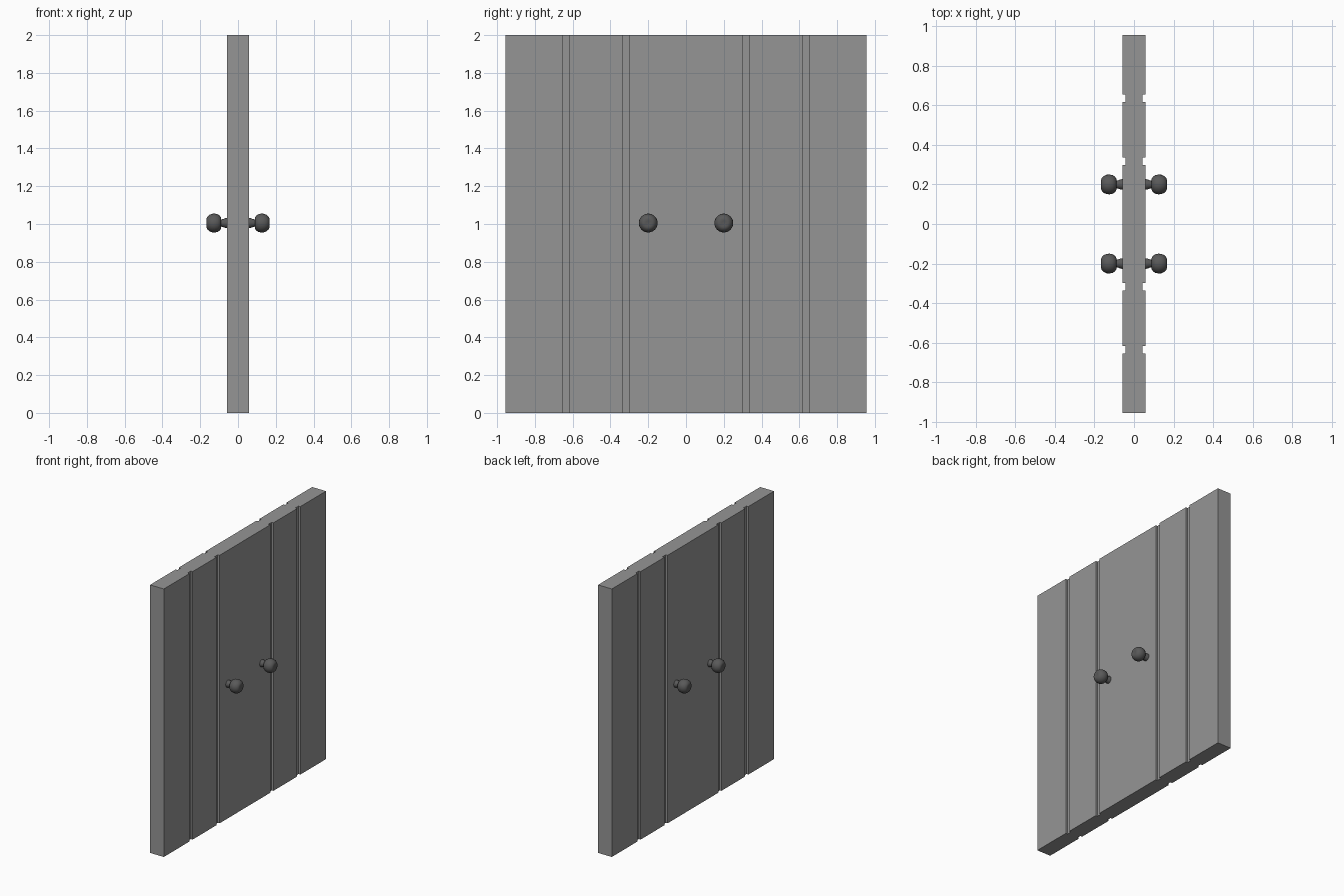
import bpy, bmesh, math

if "Cube" in bpy.data.objects:
    bpy.data.objects.remove(bpy.data.objects["Cube"])


def material(name, value):
    m = bpy.data.materials.new(name)
    m.diffuse_color = (value, value, value, 1)
    m.use_nodes = True
    m.node_tree.nodes["Principled BSDF"].inputs["Base Color"].default_value = m.diffuse_color
    return m


def finish(bm, name, mat):
    bmesh.ops.recalc_face_normals(bm, faces=bm.faces[:])
    me = bpy.data.meshes.new(name)
    bm.to_mesh(me)
    bm.free()
    me.materials.append(mat)
    ob = bpy.data.objects.new(name, me)
    bpy.context.collection.objects.link(ob)
    return ob


grey = material("door grey", 0.3)
dark = material("dark knob metal", 0.1)

# Door slab: grooved cross-section extruded to full height
T, W, H, DEPTH = 0.057, 0.956, 2.0, 0.015
grooves = [(-0.654, -0.617), (-0.336, -0.299), (0.299, 0.336), (0.617, 0.654)]
side = [(T, -W)]
for a, b in grooves:
    side += [(T, a), (T - DEPTH, a), (T - DEPTH, b), (T, b)]
side.append((T, W))
outline = side + [(-x, y) for x, y in reversed(side)]

bm = bmesh.new()
face = bm.faces.new([bm.verts.new((x, y, 0)) for x, y in outline])
ext = bmesh.ops.extrude_face_region(bm, geom=[face])
top = [g for g in ext["geom"] if isinstance(g, bmesh.types.BMVert)]
bmesh.ops.translate(bm, verts=top, vec=(0, 0, H))
finish(bm, "door_slab", grey)

# Knobs: (distance from door centre, radius), turned about the x axis
profile = [(0.05, 0.027), (0.066, 0.026), (0.08, 0.021), (0.089, 0.019),
           (0.089, 0.028), (0.096, 0.039), (0.108, 0.047), (0.123, 0.05),
           (0.138, 0.049), (0.152, 0.043), (0.162, 0.034), (0.167, 0.023),
           (0.165, 0.012)]
SEG = 24


def knob(name, sign, y):
    bm = bmesh.new()
    rings = []
    for x, r in profile:
        rings.append([bm.verts.new((sign * x,
                                    y + r * math.cos(2 * math.pi * i / SEG),
                                    1.005 + r * math.sin(2 * math.pi * i / SEG)))
                      for i in range(SEG)])
    for a, b in zip(rings, rings[1:]):
        for i in range(SEG):
            j = (i + 1) % SEG
            bm.faces.new((a[i], a[j], b[j], b[i]))
    bm.faces.new(rings[0])
    bm.faces.new(rings[-1])
    ob = finish(bm, name, dark)
    bpy.ops.object.select_all(action='DESELECT')
    ob.select_set(True)
    bpy.context.view_layer.objects.active = ob
    bpy.ops.object.shade_smooth_by_angle(angle=math.radians(40))


for sx, face_name in ((1, "right"), (-1, "left")):
    for sy, pos in ((-1, "front"), (1, "back")):
        knob(f"{face_name}_{pos}_knob", sx, sy * 0.2)
